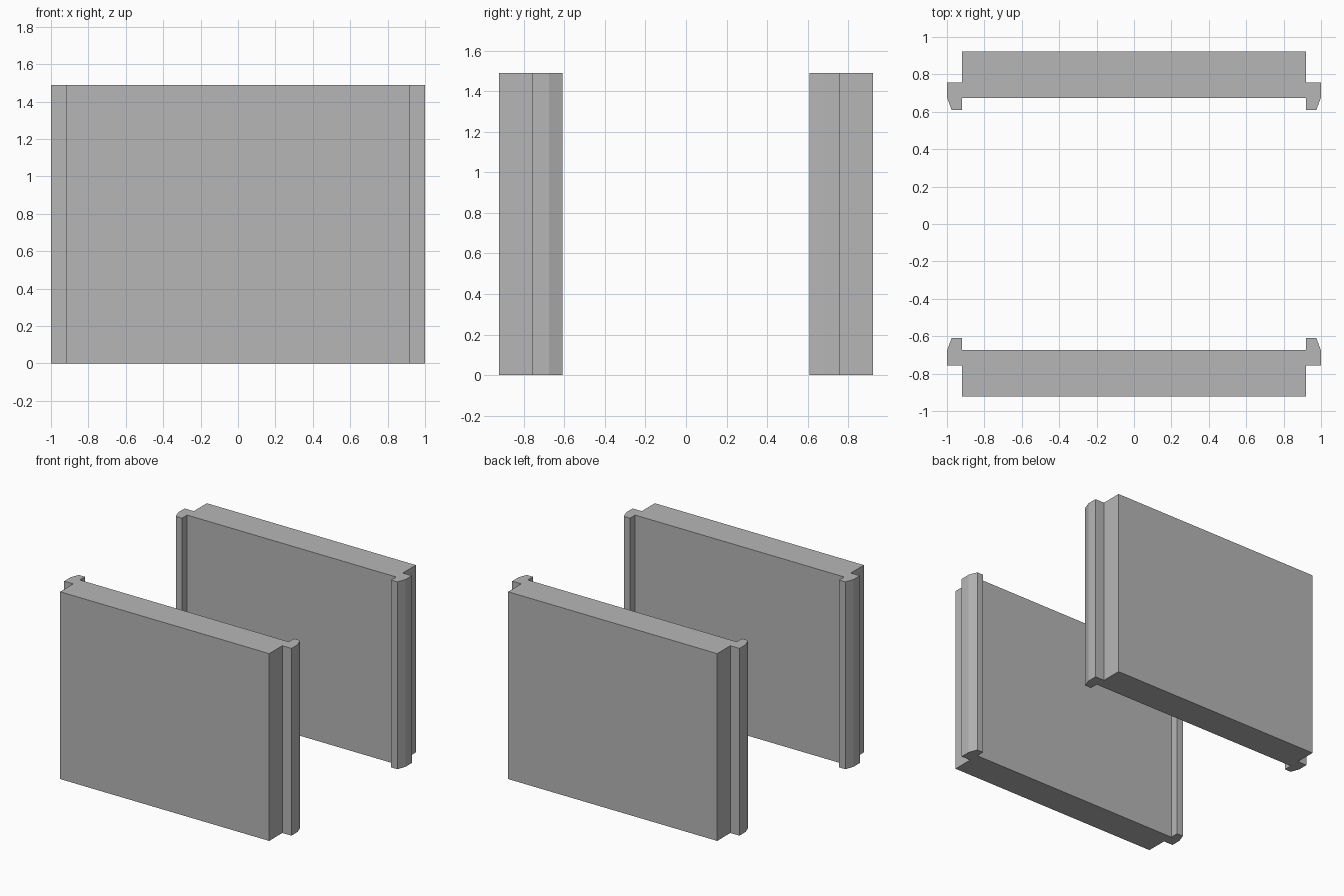
import bpy
import bmesh

cube = bpy.data.objects.get("Cube")
if cube:
    bpy.data.objects.remove(cube, do_unlink=True)

HEIGHT = 1.49

grey = bpy.data.materials.new("plain_grey")
grey.use_nodes = True
colour = (0.47, 0.47, 0.47, 1)
grey.diffuse_color = colour
grey.node_tree.nodes["Principled BSDF"].inputs["Base Color"].default_value = colour

# Half outline of a panel: thick slab with a tapered edge rail
half = [(0.92, 0.922), (0.92, 0.757), (1.0, 0.757), (1.0, 0.677),
        (0.975, 0.61), (0.92, 0.61), (0.92, 0.675)]
outline = half + [(-x, y) for x, y in reversed(half)]


def make_panel(name, side):
    """Extrude the outline upwards; side is -1 for front, 1 for back."""
    bm = bmesh.new()
    base = bm.faces.new([bm.verts.new((x, side * y, 0)) for x, y in outline])
    result = bmesh.ops.extrude_face_region(bm, geom=[base], use_keep_orig=True)
    top = [v for v in result["geom"] if isinstance(v, bmesh.types.BMVert)]
    bmesh.ops.translate(bm, verts=top, vec=(0, 0, HEIGHT))
    bmesh.ops.recalc_face_normals(bm, faces=bm.faces)
    mesh = bpy.data.meshes.new(name)
    bm.to_mesh(mesh)
    bm.free()
    mesh.materials.append(grey)
    bpy.context.collection.objects.link(bpy.data.objects.new(name, mesh))


# Two matching panels with their rails facing each other
make_panel("front_panel", -1)
make_panel("back_panel", 1)
